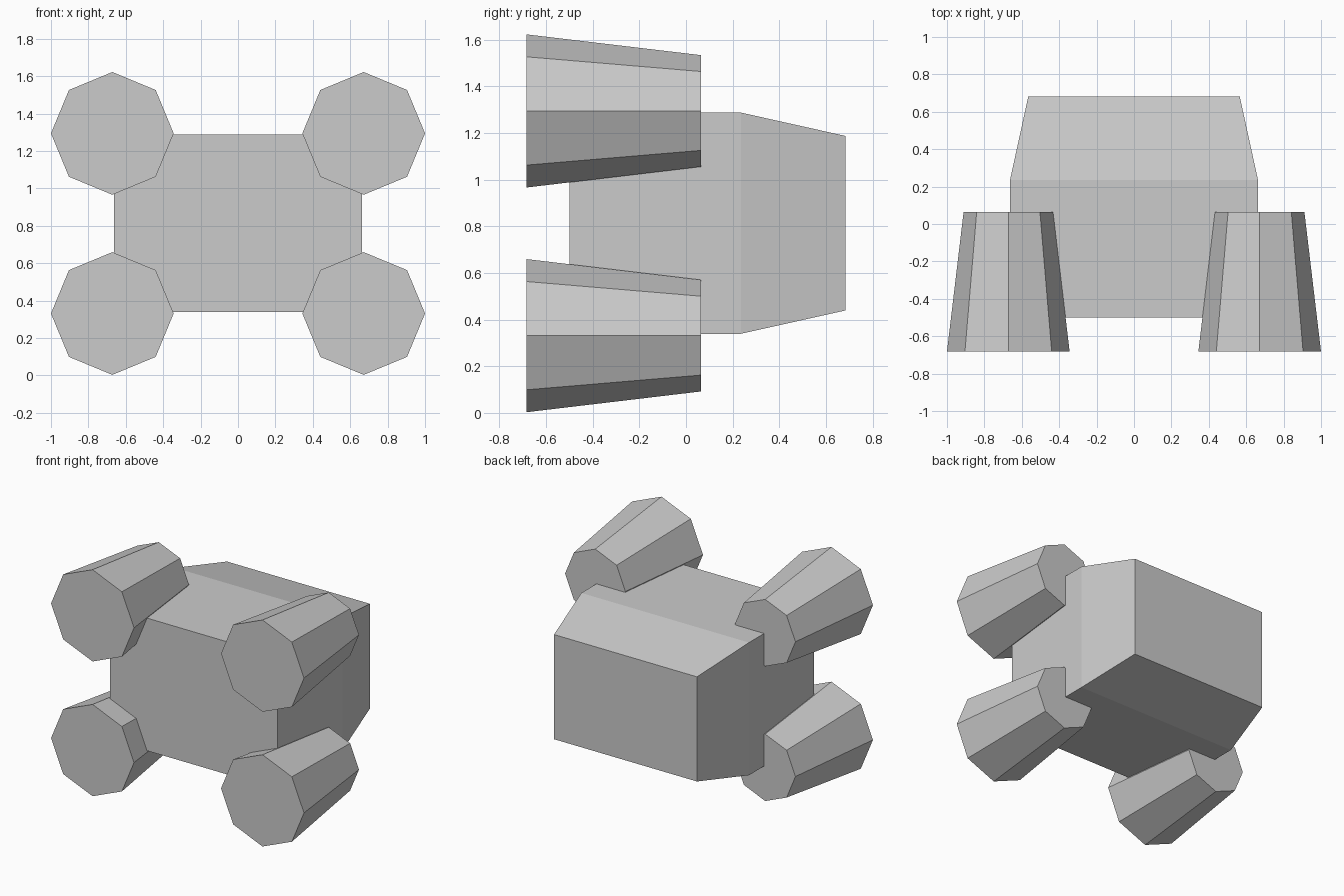
import bpy, bmesh
from math import pi
from mathutils import Matrix

if "Cube" in bpy.data.objects:
    bpy.data.objects.remove(bpy.data.objects["Cube"])


def make_object(name, bm):
    bmesh.ops.recalc_face_normals(bm, faces=bm.faces)
    mesh = bpy.data.meshes.new(name)
    bm.to_mesh(mesh)
    bm.free()
    obj = bpy.data.objects.new(name, mesh)
    bpy.context.collection.objects.link(obj)
    return obj


# Body: rectangular sections lofted front to back, tapering at the rear
# Each section: y, half width, half height
sections = [(-0.50, 0.663, 0.474), (0.235, 0.663, 0.474), (0.683, 0.565, 0.374)]
body_z = 0.813
bm = bmesh.new()
rings = [[bm.verts.new((sx * w, y, body_z + sz * h))
          for sx, sz in ((-1, -1), (1, -1), (1, 1), (-1, 1))]
         for y, w, h in sections]
for a, b in zip(rings, rings[1:]):
    for i in range(4):
        j = (i + 1) % 4
        bm.faces.new((a[i], a[j], b[j], b[i]))
bm.faces.new(rings[0])
bm.faces.new(rings[-1])
make_object("body", bm)

# Pods: four octagonal tapered cylinders, wide end to the front
y_front, y_back = -0.683, 0.065
for level, z in (("lower", 0.331), ("upper", 1.294)):
    for side, x in (("left", -0.672), ("right", 0.672)):
        bm = bmesh.new()
        bmesh.ops.create_cone(
            bm, cap_ends=True, segments=8, radius1=0.328, radius2=0.239,
            depth=y_back - y_front,
            matrix=Matrix.Translation((x, (y_front + y_back) / 2, z))
            @ Matrix.Rotation(-pi / 2, 4, 'X'))
        make_object(f"{level}_{side}_pod", bm)
